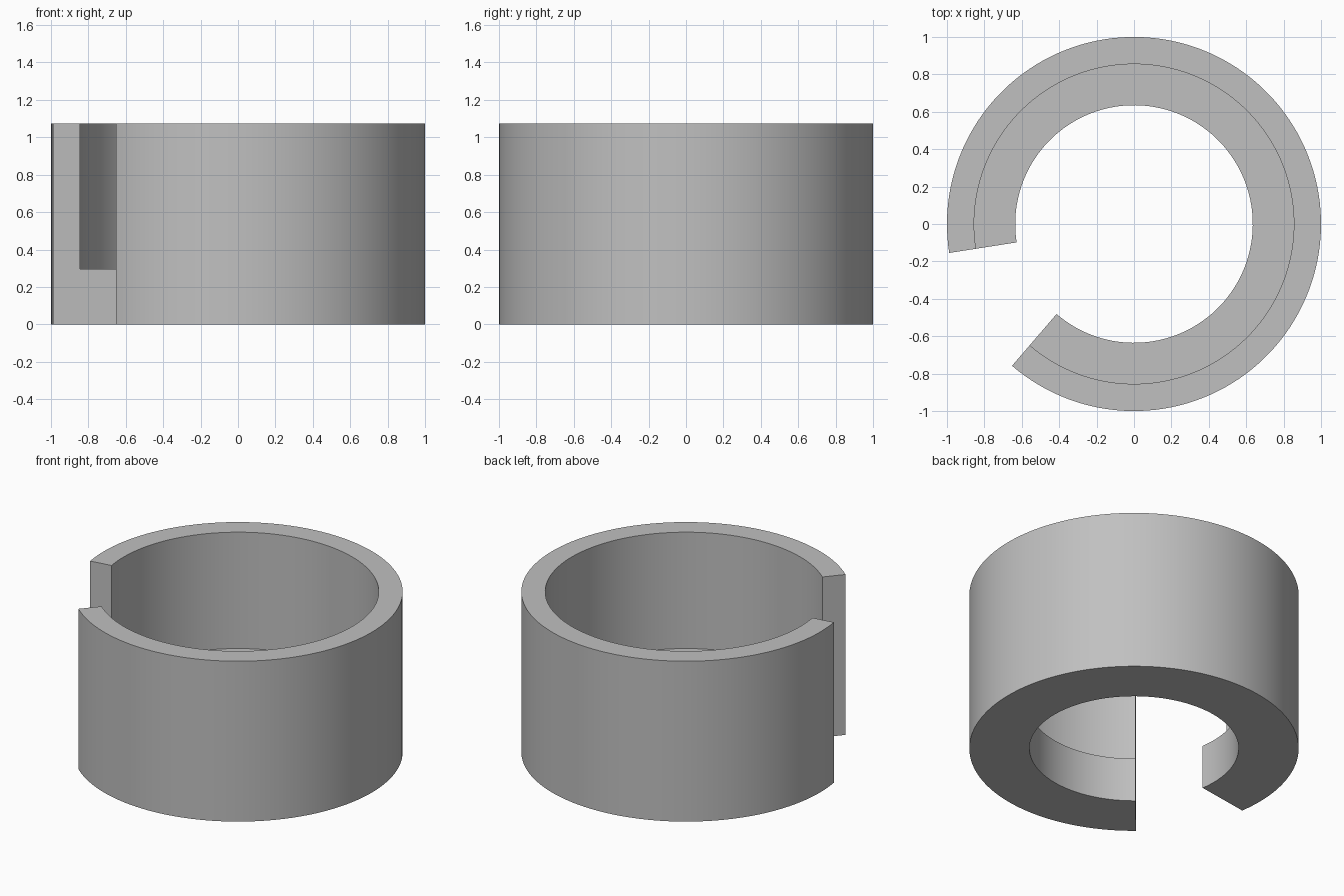
import bpy
import bmesh
from math import cos, sin, radians

cube = bpy.data.objects.get("Cube")
if cube:
    bpy.data.objects.remove(cube, do_unlink=True)

# Main dimensions
OUTER, WALL, BORE = 1.0, 0.855, 0.635
HEIGHT, LEDGE = 1.075, 0.295
START, END = radians(229.3), radians(548.9)
STEPS = 128

# Plain grey material
grey = bpy.data.materials.new("plain grey")
grey.use_nodes = True
colour = (0.53, 0.53, 0.53, 1)
grey.diffuse_color = colour
grey.node_tree.nodes["Principled BSDF"].inputs["Base Color"].default_value = colour

# L-shaped section (radius, height): tall outer wall with an inner ledge at the base
section = [(BORE, 0), (OUTER, 0), (OUTER, HEIGHT),
           (WALL, HEIGHT), (WALL, LEDGE), (BORE, LEDGE)]

# Sweep the section around the axis, leaving the gap open
bm = bmesh.new()
rings = []
for i in range(STEPS + 1):
    a = START + (END - START) * i / STEPS
    rings.append([bm.verts.new((r * cos(a), r * sin(a), z)) for r, z in section])
for here, ahead in zip(rings, rings[1:]):
    for j in range(len(section)):
        k = (j + 1) % len(section)
        bm.faces.new((here[j], here[k], ahead[k], ahead[j]))

# Flat end faces on both sides of the gap
bm.faces.new(rings[0])
bm.faces.new(rings[-1])
bmesh.ops.recalc_face_normals(bm, faces=bm.faces)

mesh = bpy.data.meshes.new("split_ring")
bm.to_mesh(mesh)
bm.free()
mesh.materials.append(grey)
ring = bpy.data.objects.new("split_ring", mesh)
bpy.context.collection.objects.link(ring)

# Smooth round walls, sharp rims
bpy.context.view_layer.objects.active = ring
ring.select_set(True)
bpy.ops.object.shade_smooth_by_angle(angle=radians(30))
